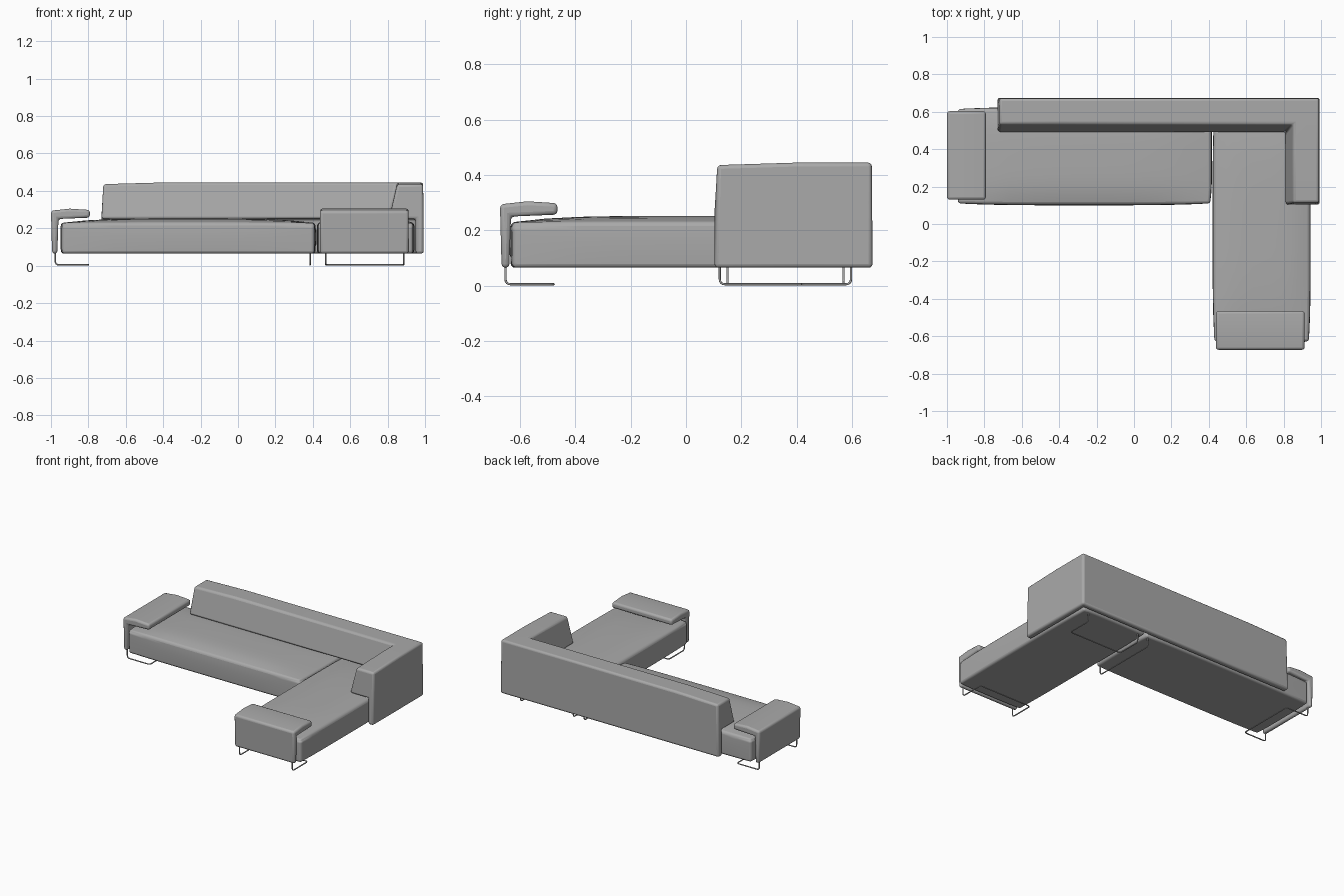
import bpy, bmesh
from mathutils import Vector

cube = bpy.data.objects.get("Cube")
if cube:
    bpy.data.objects.remove(cube, do_unlink=True)


def make_material(name, value):
    mat = bpy.data.materials.new(name)
    mat.use_nodes = True
    colour = (value, value, value, 1)
    mat.diffuse_color = colour
    mat.node_tree.nodes["Principled BSDF"].inputs["Base Color"].default_value = colour
    return mat


fabric = make_material("grey_fabric", 0.4)


def finish(name, bm, width, segments=3):
    """Turn a bmesh into a softly rounded, smooth shaded object."""
    bmesh.ops.recalc_face_normals(bm, faces=bm.faces)
    mesh = bpy.data.meshes.new(name)
    bm.to_mesh(mesh)
    bm.free()
    obj = bpy.data.objects.new(name, mesh)
    bpy.context.collection.objects.link(obj)
    mesh.materials.append(fabric)
    bevel = obj.modifiers.new("soft_edges", "BEVEL")
    bevel.width, bevel.segments = width, segments
    bevel.limit_method, bevel.angle_limit = "ANGLE", 0.6
    bpy.ops.object.select_all(action="DESELECT")
    bpy.context.view_layer.objects.active = obj
    obj.select_set(True)
    bpy.ops.object.shade_smooth_by_angle(angle=0.7)
    return obj


def seat(name, low, high, crown=0.023, swell=0.01):
    """Cushion with a domed top and slightly swollen sides."""
    low, high = Vector(low), Vector(high)
    centre, half = (low + high) / 2, (high - low) / 2
    bm = bmesh.new()
    bmesh.ops.create_cube(bm, size=2)
    bmesh.ops.subdivide_edges(bm, edges=bm.edges[:], cuts=9, use_grid_fill=True)
    for v in bm.verts:
        u, w, t = v.co
        dome_u, dome_w, dome_t = 1 - u ** 4, 1 - w ** 4, 1 - t * t
        v.co = Vector((
            centre.x + u * (half.x - swell + swell * dome_w * (0.6 + 0.4 * dome_t)),
            centre.y + w * (half.y - swell + swell * dome_u * (0.6 + 0.4 * dome_t)),
            centre.z + t * half.z))
        if t > 0:
            v.co.z -= t * crown * (1 - dome_u * dome_w)
    return finish(name, bm, 0.018)


def sweep(name, profile, stations, width):
    """Join copies of a (depth, height) profile placed by station functions."""
    bm = bmesh.new()
    rings = [[bm.verts.new(place(d, z)) for d, z in profile] for place in stations]
    count = len(profile)
    for a, b in zip(rings, rings[1:]):
        for i in range(count):
            j = (i + 1) % count
            bm.faces.new((a[i], a[j], b[j], b[i]))
    bm.faces.new(rings[0])
    bm.faces.new(rings[-1][::-1])
    return finish(name, bm, width)


def leg(name, points, radius=0.004):
    """Bent tube with rounded corners running through the given points."""
    pts = [Vector(p) for p in points]
    path = [pts[0]]
    for before, p, after in zip(pts, pts[1:], pts[2:]):
        start = p + (before - p).normalized() * 0.02
        end = p + (after - p).normalized() * 0.02
        for k in range(5):
            t = k / 4
            path.append(start * (1 - t) ** 2 + p * 2 * t * (1 - t) + end * t * t)
    path.append(pts[-1])
    curve = bpy.data.curves.new(name, "CURVE")
    curve.dimensions = "3D"
    curve.bevel_depth, curve.bevel_resolution = radius, 2
    curve.use_fill_caps = True
    spline = curve.splines.new("POLY")
    spline.points.add(len(path) - 1)
    for point, co in zip(spline.points, path):
        point.co = (*co, 1)
    obj = bpy.data.objects.new(name, curve)
    bpy.context.collection.objects.link(obj)
    curve.materials.append(fabric)


# Seats
seat("long_seat", (-0.95, 0.10, 0.065), (0.417, 0.625, 0.252))
seat("chaise_seat", (0.42, -0.637, 0.065), (0.945, 0.625, 0.252))

# Corner backrest: thin outer panel with a thick sloped cushion above the seats
back_profile = [(0, 0.065), (0.003, 0.445), (0.142, 0.445), (0.185, 0.25),
                (0.043, 0.25), (0.043, 0.065)]


def end_inset(z):
    return 0.01 if z > 0.3 else 0


def crown_drop(z):
    return z - (0.009 if z > 0.3 else 0)


sweep("corner_backrest", back_profile, [
    lambda d, z: (-0.73 + end_inset(z), 0.675 - d, crown_drop(z)),
    lambda d, z: (-0.4, 0.675 - d, z),
    lambda d, z: (0.993 - d, 0.675 - d, z),
    lambda d, z: (0.993 - d, 0.4, z),
    lambda d, z: (0.993 - d, 0.103 + end_inset(z), crown_drop(z)),
], 0.014)

# Armrests: upright panel with a flap folded over the seat
arm_profile = [(0.006, 0.065), (0, 0.294), (0.1, 0.305), (0.208, 0.298),
               (0.208, 0.257), (0.04, 0.25), (0.034, 0.065)]
sweep("right_armrest", arm_profile, [
    lambda d, z: (-1 + d, 0.13, z), lambda d, z: (-1 + d, 0.603, z)], 0.014)
sweep("front_armrest", arm_profile, [
    lambda d, z: (0.438, -0.673 + d, z), lambda d, z: (0.912, -0.673 + d, z)], 0.014)

# Tube legs
top, floor = 0.075, 0.005


def floor_loop(name, place, start, end, outer, inner):
    leg(name, [place(start, outer, top), place(start, outer, floor),
               place(start, inner, floor), place(end, inner, floor),
               place(end, outer, floor), place(end, outer, top)])


floor_loop("right_leg", lambda a, b, z: (b, a, z), 0.15, 0.57, -0.977, -0.8)
floor_loop("front_leg", lambda a, b, z: (a, b, z), 0.47, 0.885, -0.653, -0.478)
floor_loop("corner_leg", lambda a, b, z: (a, b, z), 0.47, 0.885, 0.597, 0.42)
leg("middle_leg", [(0.385, 0.122, top), (0.385, 0.122, floor),
                   (0.385, 0.597, floor), (0.385, 0.597, top)])
